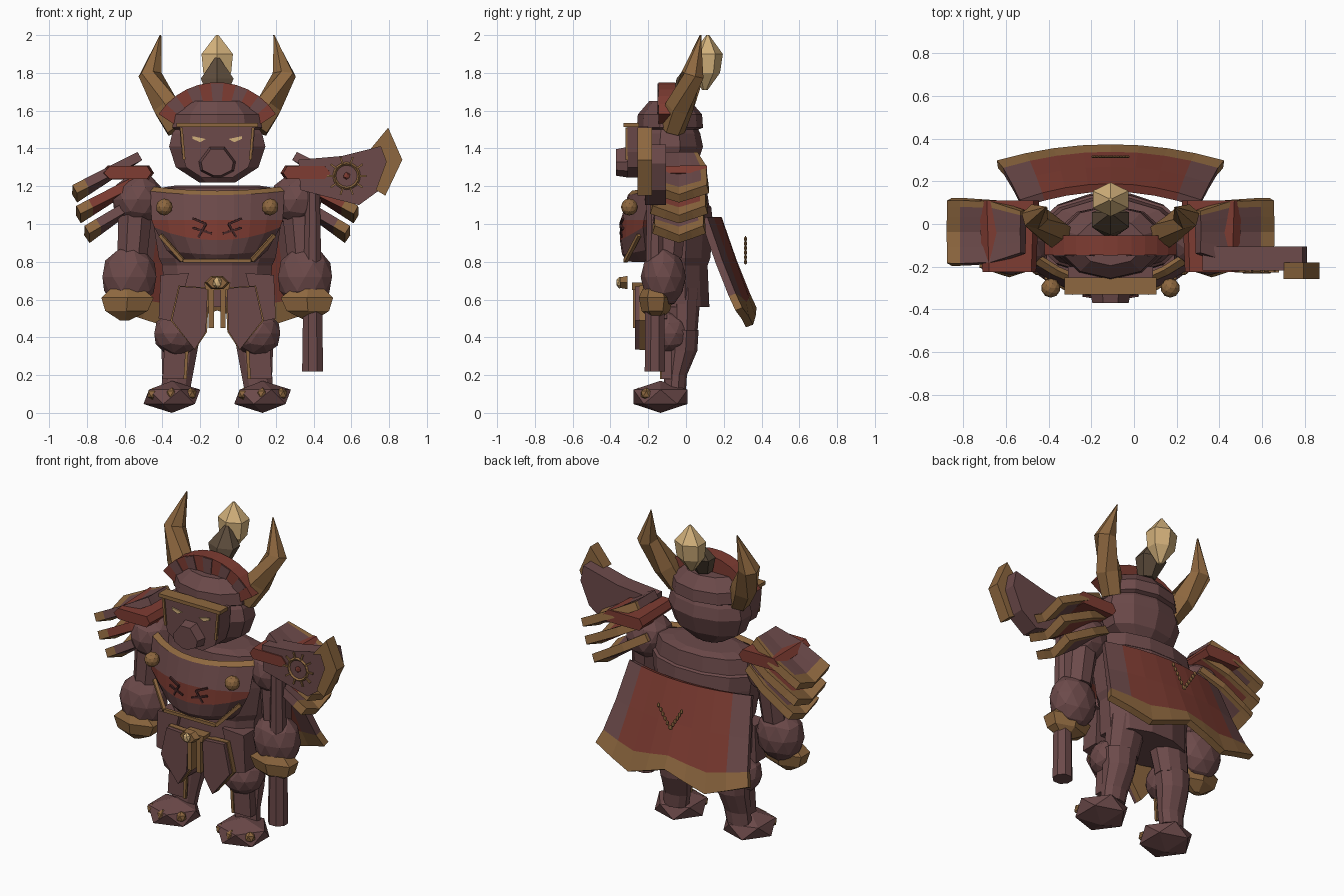
import bpy, bmesh, math
from mathutils import Vector

if "Cube" in bpy.data.objects:
    bpy.data.objects.remove(bpy.data.objects["Cube"], do_unlink=True)

C = -0.11  # body axis


def material(name, rgb):
    m = bpy.data.materials.new(name)
    m.use_nodes = True
    m.diffuse_color = (*rgb, 1)
    m.node_tree.nodes["Principled BSDF"].inputs["Base Color"].default_value = (*rgb, 1)
    return m


MAROON = material("maroon", (0.15, 0.068, 0.068))
RED = material("red", (0.21, 0.045, 0.032))
GOLD = material("old gold", (0.27, 0.137, 0.05))
TAN = material("pale tan", (0.65, 0.44, 0.2))
DARK = material("dark brown", (0.105, 0.07, 0.043))
WINE = material("deep wine", (0.06, 0.02, 0.02))


def finish(name, bm, *mats):
    bmesh.ops.recalc_face_normals(bm, faces=bm.faces)
    me = bpy.data.meshes.new(name)
    bm.to_mesh(me)
    bm.free()
    for m in mats:
        me.materials.append(m)
    ob = bpy.data.objects.new(name, me)
    bpy.context.collection.objects.link(ob)
    return ob


def loft(name, rings, mat, n=8, along=False):
    """Skin rings (x, y, z, rx, ry); along=True turns them to follow the path."""
    bm = bmesh.new()
    centres = [Vector(r[:3]) for r in rings]
    loops = []
    for i, r in enumerate(rings):
        d = centres[min(i + 1, len(rings) - 1)] - centres[max(i - 1, 0)]
        loop = []
        for k in range(n):
            a = math.tau * (k + 0.5) / n
            v = Vector((r[3] * math.cos(a), r[4] * math.sin(a), 0))
            if along:
                v = d.to_track_quat('Z', 'Y') @ v
            loop.append(bm.verts.new(centres[i] + v))
        loops.append(loop)
    for a, b in zip(loops, loops[1:]):
        for k in range(n):
            bm.faces.new((a[k], a[(k + 1) % n], b[(k + 1) % n], b[k]))
    bm.faces.new(loops[0])
    bm.faces.new(loops[-1])
    return finish(name, bm, mat)


def bar(name, a, b, r, mat, n=4):
    return loft(name, [(*a, r, r), (*b, r, r)], mat, n, True)


def ball(name, loc, scale, mat, detail=2):
    bm = bmesh.new()
    bmesh.ops.create_icosphere(bm, subdivisions=detail, radius=1)
    bmesh.ops.scale(bm, vec=scale, verts=bm.verts)
    bmesh.ops.translate(bm, vec=loc, verts=bm.verts)
    return finish(name, bm, mat)


def slab(name, pts, y0, y1, mat, front=1.0):
    """Extrude an x-z outline from y0 (front, scaled by front) to y1."""
    bm = bmesh.new()
    cx = sum(p[0] for p in pts) / len(pts)
    cz = sum(p[1] for p in pts) / len(pts)
    f = [bm.verts.new((cx + (x - cx) * front, y0, cz + (z - cz) * front)) for x, z in pts]
    b = [bm.verts.new((x, y1, z)) for x, z in pts]
    bm.faces.new(f)
    bm.faces.new(b)
    for i in range(len(pts)):
        j = (i + 1) % len(pts)
        bm.faces.new((f[i], f[j], b[j], b[i]))
    return finish(name, bm, mat)


def sheet(name, points, rule, thick, mats):
    """Thickened grid of points; rule picks a material from row and column."""
    bm = bmesh.new()
    grid = [[bm.verts.new(p) for p in row] for row in points]
    for i in range(len(grid) - 1):
        for k in range(len(grid[0]) - 1):
            f = bm.faces.new((grid[i][k], grid[i][k + 1], grid[i + 1][k + 1], grid[i + 1][k]))
            f.material_index = rule(i, k)
    mod = finish(name, bm, *mats).modifiers.new("Thickness", 'SOLIDIFY')
    mod.thickness = thick
    mod.offset = 0


def curtain(rows, cols, bend, dip):
    """Point grid from rows (z, half width, y), bowed in y and lowered by dip."""
    ts = [2 * k / cols - 1 for k in range(cols + 1)]
    return [[(C + w * t, y + bend * t * t, z + dip(i, t)) for t in ts] for i, (z, w, y) in enumerate(rows)]


def centred(pts):
    """Complete a half outline (offset, z) into a symmetric one."""
    return [(C + x, z) for x, z in pts] + [(C - x, z) for x, z in reversed(pts)]


# Torso with raised collar bands, and hips
loft("torso", [(C, -0.05, z, rx, ry) for z, rx, ry in (
    (0.56, 0.29, 0.18), (0.78, 0.3, 0.17), (0.82, 0.32, 0.185), (1.0, 0.35, 0.2),
    (1.09, 0.36, 0.19), (1.1, 0.34, 0.178), (1.19, 0.32, 0.165), (1.205, 0.22, 0.12))], MAROON, 12)

# Breastplate: gold upper rim, red middle band, gold lower rim
sheet("breastplate", curtain([(1.185, 0.33, -0.275), (1.166, 0.35, -0.295), (1.02, 0.34, -0.33), (0.985, 0.325, -0.335),
                              (0.87, 0.26, -0.325), (0.81, 0.19, -0.3)], 8, 0.12,
                             lambda i, t: (-0.02, -0.02, 0, -0.07, -0.025, 0)[i] * (1 - t * t)),
      lambda i, k: (1, 0, 2, 0, 0)[i], 0.03, (MAROON, GOLD, RED))
bar("lower_rim", (C - 0.18, -0.32, 0.805), (C + 0.18, -0.32, 0.805), 0.014, GOLD)
for s in (-1, 1):
    bar("lower_rim", (C + s * 0.18, -0.32, 0.805), (C + s * 0.3, -0.25, 0.94), 0.014, GOLD)
    ball("breastplate_knob", (C + s * 0.28, -0.3, 1.09), (0.045, 0.045, 0.045), GOLD)
    for x0, z0, x1, z1 in ((0.03, 0.95, 0.13, 0.98), (0.06, 1.0, 0.1, 0.93), (0.06, 1.0, 0.13, 1.03)):
        bar("breastplate_mark", (C + s * x0, -0.347, z0), (C + s * x1, -0.335, z1), 0.008, WINE)

# Head and helmet dome
loft("head", [(C, -0.085, z, rx, ry) for z, rx, ry in (
    (1.22, 0.1, 0.07), (1.3, 0.23, 0.14), (1.41, 0.268, 0.175), (1.48, 0.25, 0.16), (1.5, 0.235, 0.15),
    (1.51, 0.25, 0.175), (1.58, 0.24, 0.17), (1.65, 0.16, 0.11))], MAROON, 10)
slab("face_mask", centred([(0.2, 1.515), (0.19, 1.38), (0.165, 1.3), (0.08, 1.245)]), -0.31, -0.2, MAROON)
slab("snout", centred([(0.04, 1.41), (0.1, 1.33), (0.09, 1.28), (0.02, 1.245)]), -0.37, -0.3, MAROON, 0.85)
slab("brow_bar", centred([(0.215, 1.535), (0.215, 1.513)]), -0.33, -0.25, GOLD)
for s in (-1, 1):
    bar("mask_trim", (C + s * 0.19, -0.313, 1.51), (C + s * 0.175, -0.313, 1.34), 0.01, GOLD)
    slab("eye", [(C + s * x, z) for x, z in ((0.06, 1.45), (0.13, 1.465), (0.13, 1.45), (0.09, 1.433))],
         -0.317, -0.309, TAN)


# Arched crest with stripes
def arch(a0, a1, r0, r1):
    arc = lambda r, seq: [(C + r * math.sin(math.radians(a)), 1.38 + r * math.cos(math.radians(a))) for a in seq]
    return arc(r1, (a0, a1)) + arc(r0, (a1, a0))


STEP = 114 / 11
for i in range(11):
    a = -57 + i * STEP
    slab("crest_segment", arch(a, a + STEP, 0.26, 0.37), -0.145, -0.055, RED)
    if i % 2:
        slab("crest_stripe", arch(a, a + STEP, 0.262, 0.366), -0.15, -0.144, MAROON)

# Top gems
loft("lower_gem", [(C, -0.02, 1.66, 0.05, 0.05), (C, 0.02, 1.77, 0.1, 0.07),
                   (C, 0.05, 1.89, 0.006, 0.006)], DARK, 6)
loft("upper_gem", [(C, 0.1, 1.71, 0.015, 0.015), (C, 0.11, 1.8, 0.085, 0.07), (C, 0.115, 1.9, 0.096, 0.08),
                   (C, 0.115, 2.0, 0.008, 0.008)], TAN, 6)

for s in (-1, 1):
    X = lambda off: C + s * off
    # Horns
    loft("horn", [(X(0.21), -0.07, 1.5, 0.065, 0.065), (X(0.27), -0.035, 1.62, 0.075, 0.08),
                  (X(0.355), 0.035, 1.79, 0.064, 0.062), (X(0.3), 0.077, 2.0, 0.004, 0.004)], GOLD, 6, True)
    # Arms
    ball("shoulder", (X(0.42), -0.08, 1.13), (0.14, 0.14, 0.14), MAROON)
    loft("upper_arm", [(X(0.43), -0.08, 1.12, 0.1, 0.1), (X(0.45), -0.1, 0.82, 0.085, 0.085)], MAROON)
    ball("forearm", (X(0.465), -0.12, 0.72), (0.15, 0.12, 0.165), MAROON)
    loft("fist", [(X(0.48), -0.16, 0.655, 0.1, 0.07), (X(0.475), -0.16, 0.61, 0.16, 0.09),
                  (X(0.48), -0.16, 0.54, 0.13, 0.075), (X(0.49), -0.16, 0.49, 0.03, 0.02)], GOLD, 6)
    # Layered shoulder plates, sagging in the middle, with gold outer and back edges
    for x0, z0, x1, z1, half, m in ((0.41, 1.36, 0.755, 1.185, 0.153, MAROON),
                                    (0.37, 1.26, 0.735, 1.075, 0.146, RED),
                                    (0.35, 1.17, 0.69, 0.97, 0.135, MAROON)):
        rows = [[(X(x0 + (x1 - x0) * t), -0.037 + half * w * v, z0 + (z1 - z0) * t - 0.05 * t * (1 - abs(v)))
                 for v in (-1, -0.5, 0, 0.5, 0.8, 1)] for t, w in ((0, 0.65), (0.4, 0.95), (0.82, 1), (1, 1))]
        sheet("shoulder_plate", rows, lambda i, k: int(i == 2 or k == 4), 0.05, (m, GOLD))
    slab("shoulder_band", [(X(x), z) for x, z in ((0.36, 1.235), (0.335, 1.27), (0.36, 1.31), (0.58, 1.31),
                                                  (0.615, 1.27), (0.58, 1.235))], -0.225, 0.11, RED, 0.9)
    # Legs and feet
    loft("thigh", [(X(0.15), -0.02, 0.66, 0.13, 0.1), (X(0.19), -0.02, 0.42, 0.11, 0.08)], MAROON, 10)
    loft("calf", [(X(0.195), -0.025, 0.44, 0.115, 0.092), (X(0.2), -0.03, 0.33, 0.1, 0.09),
                  (X(0.21), -0.055, 0.2, 0.085, 0.06), (X(0.22), -0.06, 0.12, 0.08, 0.06)], MAROON, 10)
    ball("knee", (X(0.21), -0.09, 0.42), (0.13, 0.12, 0.12), MAROON)
    slab("shin_guard", [(X(0.16), 0.34), (X(0.28), 0.34), (X(0.29), 0.18), (X(0.17), 0.18)], -0.13, -0.06, MAROON)
    bar("shin_trim", (X(0.16), -0.13, 0.34), (X(0.17), -0.13, 0.18), 0.012, GOLD)
    ball("foot", (X(0.24), -0.135, 0.085), (0.168, 0.168, 0.085), MAROON, 1)
    for dx in (-0.1, 0.0, 0.1):
        ball("toe", (X(0.24 + dx), -0.25 + abs(dx) * 0.4, 0.1), (0.034, 0.034, 0.034), GOLD, 1)
    # Front skirt panels
    panel = [(0.05, 0.66), (0.2, 0.67), (0.24, 0.49), (0.12, 0.335), (0.06, 0.43)]
    slab("skirt_panel", [(X(x), z) for x, z in panel], -0.27, -0.235, MAROON)
    slab("skirt_trim", [(X(0.14 + (x - 0.14) * 1.08), 0.49 + (z - 0.49) * 1.02) for x, z in panel], -0.245, -0.21, GOLD)
    slab("side_skirt", [(X(x), z) for x, z in ((0.15, 0.74), (0.3, 0.73), (0.31, 0.5), (0.22, 0.48))],
         -0.215, -0.1, MAROON)
    slab("buckle_strap", [(X(x), z) for x, z in ((0.018, 0.66), (0.045, 0.66), (0.045, 0.45), (0.018, 0.45))],
         -0.28, -0.22, GOLD)
    # Back emblem: two strings of beads
    for i in range(6):
        ball("cape_emblem_bead", (X(0.005 + 0.015 * i), 0.315, 0.8 + 0.024 * i), (0.011, 0.008, 0.017), GOLD, 1)

# Buckle
slab("buckle_bar", centred([(0.07, 0.69), (0.06, 0.65)]), -0.285, -0.2, GOLD)
slab("buckle", centred([(0.03, 0.725), (0.065, 0.69), (0.03, 0.655)]), -0.35, -0.31, GOLD, 0.8)
ball("buckle_gem", (C, -0.352, 0.69), (0.026, 0.02, 0.032), TAN, 1)

# Cape with gold hem and notched bottom
sheet("cape", curtain([(1.03, 0.42, 0.17), (0.8, 0.46, 0.25), (0.6, 0.5, 0.32), (0.5, 0.53, 0.355)], 8, -0.075,
                      lambda i, t: (0, 0, 0.5, 1)[i] * (0.05 - 0.09 * (1 - abs(abs(t) - 0.5) * 2))),
      lambda i, k: 1 if i == 2 else (0 if k in (0, 7) else 2), 0.04, (MAROON, GOLD, RED))

# Axe: shaft, blade, gold cutting edge and sun ornament
loft("axe_shaft", [(0.395, -0.165, 0.22, 0.06, 0.058), (0.395, -0.165, 0.55, 0.055, 0.055),
                   (0.395, -0.165, 1.22, 0.04, 0.045)], MAROON)
slab("axe_blade", [(0.32, 1.34), (0.55, 1.36), (0.79, 1.42), (0.81, 1.32), (0.75, 1.18), (0.64, 1.1), (0.33, 1.18)],
     -0.218, -0.105, MAROON)
slab("axe_edge", [(0.795, 1.51), (0.87, 1.34), (0.78, 1.15), (0.73, 1.18), (0.785, 1.33), (0.755, 1.41), (0.7, 1.395)],
     -0.258, -0.18, GOLD)
bpy.ops.mesh.primitive_torus_add(location=(0.575, -0.222, 1.255), rotation=(math.pi / 2, 0, 0), major_radius=0.065,
                                 minor_radius=0.009, major_segments=16, minor_segments=4)
ring = bpy.context.object
ring.name = "sun_ring"
ring.data.materials.append(GOLD)
for i in range(10):
    a = math.tau * i / 10
    at = lambda r: (0.575 + r * math.cos(a), -0.222, 1.255 + r * math.sin(a))
    bar("sun_ray", at(0.06), at(0.105), 0.007, GOLD)
ball("sun_centre", (0.575, -0.222, 1.255), (0.02, 0.012, 0.02), RED, 1)
